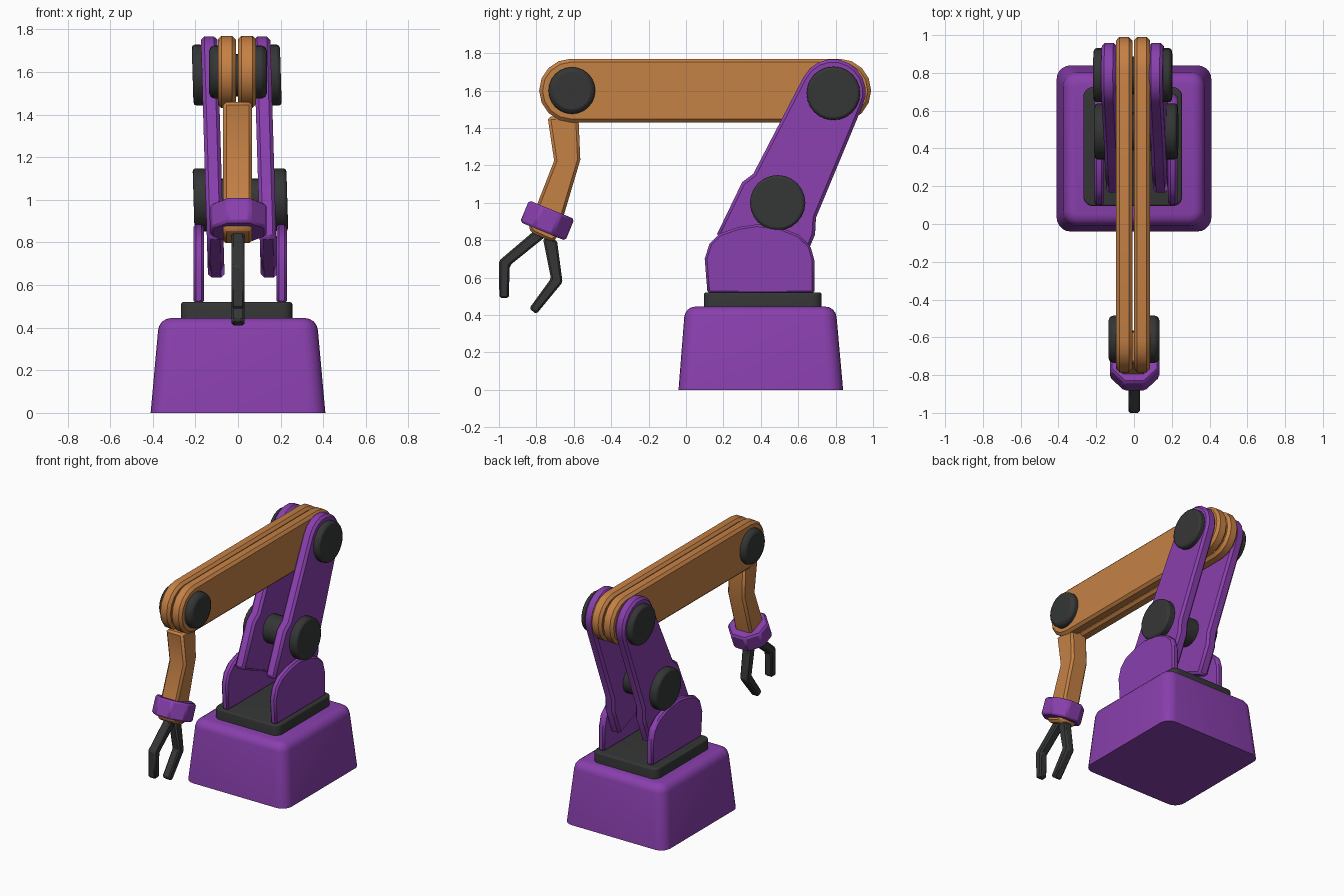
import bpy, bmesh, math
from mathutils import Vector

if "Cube" in bpy.data.objects:
    bpy.data.objects.remove(bpy.data.objects["Cube"])


def material(name, rgb):
    m = bpy.data.materials.new(name)
    m.diffuse_color = (*rgb, 1)
    m.use_nodes = True
    m.node_tree.nodes["Principled BSDF"].inputs["Base Color"].default_value = m.diffuse_color
    return m


PURPLE = material("purple", (0.25, 0.05, 0.42))
ORANGE = material("orange", (0.56, 0.22, 0.06))
DARK = material("dark", (0.035, 0.037, 0.036))


def lean(z):
    """Slight sideways lean of the lower arm."""
    return -0.03 * (z - 1.38)


def finish(name, bm, mat, bevel=0.0, segments=2):
    bmesh.ops.recalc_face_normals(bm, faces=bm.faces)
    me = bpy.data.meshes.new(name)
    bm.to_mesh(me)
    bm.free()
    me.materials.append(mat)
    ob = bpy.data.objects.new(name, me)
    bpy.context.collection.objects.link(ob)
    if bevel:
        mod = ob.modifiers.new("bevel", 'BEVEL')
        mod.width, mod.segments = bevel, segments
        mod.limit_method, mod.angle_limit = 'ANGLE', math.radians(30)
    bpy.ops.object.select_all(action='DESELECT')
    bpy.context.view_layer.objects.active = ob
    ob.select_set(True)
    bpy.ops.object.shade_smooth_by_angle(angle=math.radians(32))
    return ob


def prism(name, pts, x0, x1, mat, bevel=0.01, segments=1, leaning=False):
    """Side profile of (y, z) points extruded from x0 to x1."""
    bm = bmesh.new()
    a = [bm.verts.new((x0, y, z)) for y, z in pts]
    b = [bm.verts.new((x1, y, z)) for y, z in pts]
    bm.faces.new(a)
    bm.faces.new(b[::-1])
    n = len(pts)
    for i in range(n):
        j = (i + 1) % n
        bm.faces.new((a[i], b[i], b[j], a[j]))
    if leaning:
        for v in bm.verts:
            v.co.x += lean(v.co.z)
    return finish(name, bm, mat, bevel, segments)


def arc(y, z, r, start, end, n):
    """Points on a circle in the side plane, angles in degrees."""
    angles = [math.radians(start + (end - start) * i / n) for i in range(n + 1)]
    return [(y + r * math.cos(t), z + r * math.sin(t)) for t in angles]


def disc(name, y, z, r, x0, x1, leaning=False, bevel=0.015):
    prism(name, arc(y, z, r, 0, 345, 23), x0, x1, DARK, bevel, 2, leaning)


def block(name, bottom, top, z0, z1, mat, corner, edge):
    """Tapered box, (x0, x1, y0, y1) at both ends, rounded sides and top."""
    bm = bmesh.new()
    rings = []
    for (x0, x1, y0, y1), z in ((bottom, z0), (top, z1)):
        rings.append([bm.verts.new(p) for p in
                      ((x0, y0, z), (x1, y0, z), (x1, y1, z), (x0, y1, z))])
    lo, hi = rings
    bm.faces.new(lo[::-1])
    bm.faces.new(hi)
    for i in range(4):
        j = (i + 1) % 4
        bm.faces.new((lo[i], lo[j], hi[j], hi[i]))
    uprights = [e for e in bm.edges if abs(e.verts[0].co.z - e.verts[1].co.z) > 1e-4]
    bmesh.ops.bevel(bm, geom=uprights, offset=corner, segments=5, profile=0.5,
                    affect='EDGES')
    rim = [e for e in bm.edges if all(v.co.z > z1 - 1e-4 for v in e.verts)]
    bmesh.ops.bevel(bm, geom=rim, offset=edge, segments=4, profile=0.5,
                    affect='EDGES')
    return finish(name, bm, mat)


# Base and turntable plate
block("base", (-0.41, 0.41, -0.04, 0.84), (-0.37, 0.37, -0.005, 0.80),
      0, 0.445, PURPLE, 0.075, 0.055)
block("turntable", (-0.268, 0.255, 0.095, 0.725), (-0.268, 0.255, 0.095, 0.725),
      0.435, 0.52, DARK, 0.05, 0.012)

# Shoulder brackets, lower arm plates and joint caps on both sides
bracket = [(0.115, 0.515), (0.1, 0.7), (0.125, 0.78), (0.18, 0.835), (0.28, 0.87),
           (0.38, 0.885), (0.5, 0.87), (0.6, 0.83), (0.665, 0.77), (0.687, 0.69),
           (0.687, 0.515)]
plate = ([(0.16, 0.82), (0.30, 1.11), (0.36, 1.155)]
         + arc(0.785, 1.592, 0.176, 152, -28, 10)
         + [(0.695, 0.92), (0.69, 0.83), (0.605, 0.63)])
for side, s in (("left", -1), ("right", 1)):
    prism(side + "_bracket", bracket, s * 0.17 + 0.01, s * 0.22 + 0.01, PURPLE, 0.012)
    prism(side + "_lower_arm", plate, s * 0.085, s * 0.163, PURPLE, 0.016, leaning=True)
    disc(side + "_shoulder_cap", 0.49, 1.0, 0.148, s * 0.15, s * 0.22, True)
    disc(side + "_elbow_cap", 0.788, 1.585, 0.143, s * 0.15, s * 0.207, True)
    disc(side + "_wrist_cap", -0.61, 1.6, 0.125, s * 0.06, s * 0.135, False, 0.025)
disc("shoulder_axle", 0.49, 1.0, 0.1, -0.15, 0.16)
disc("elbow_axle", 0.788, 1.585, 0.1, -0.16, 0.15)

# Forearm of two capsule halves with a narrow slot between
capsule = arc(-0.615, 1.6, 0.17, 90, 270, 8) + arc(0.82, 1.6, 0.17, -90, 90, 8)
for side, x0, x1 in (("left", -0.095, -0.009), ("right", -0.001, 0.085)):
    prism(side + "_forearm", capsule, x0, x1, ORANGE, 0.018)

# Bent wrist
wrist = [(-0.74, 1.46), (-0.705, 1.225), (-0.845, 0.865), (-0.815, 0.835),
         (-0.715, 0.79), (-0.69, 0.81), (-0.565, 1.23), (-0.575, 1.46)]
prism("wrist", wrist, -0.07, 0.066, ORANGE, 0.015)

# Eight-sided collar around the wrist
axis = Vector((0, -0.38, -0.925)).normalized()
across = Vector((0, axis.z, -axis.y))
centre = Vector((0.003, -0.742, 0.905))
bm = bmesh.new()
ends = []
for h in (-0.063, 0.063):
    ring = []
    for i in range(8):
        t = math.radians(22.5 + 45 * i)
        p = centre + axis * h + across * (0.142 * math.cos(t))
        p.x += 0.142 * math.sin(t)
        ring.append(bm.verts.new(p))
    ends.append(ring)
bm.faces.new(ends[0])
bm.faces.new(ends[1][::-1])
for i in range(8):
    j = (i + 1) % 8
    bm.faces.new((ends[0][i], ends[1][i], ends[1][j], ends[0][j]))
finish("wrist_collar", bm, PURPLE, 0.012, 1)

# Bent gripper fingers
front_finger = [(-0.80, 0.86), (-1.0, 0.69), (-0.998, 0.49), (-0.948, 0.49),
                (-0.942, 0.665), (-0.75, 0.82)]
rear_finger = [(-0.765, 0.81), (-0.722, 0.595), (-0.838, 0.435), (-0.80, 0.405),
               (-0.66, 0.575), (-0.69, 0.80)]
for name, pts in (("front_finger", front_finger), ("rear_finger", rear_finger)):
    prism(name, pts, -0.03, 0.031, DARK, 0.01)
